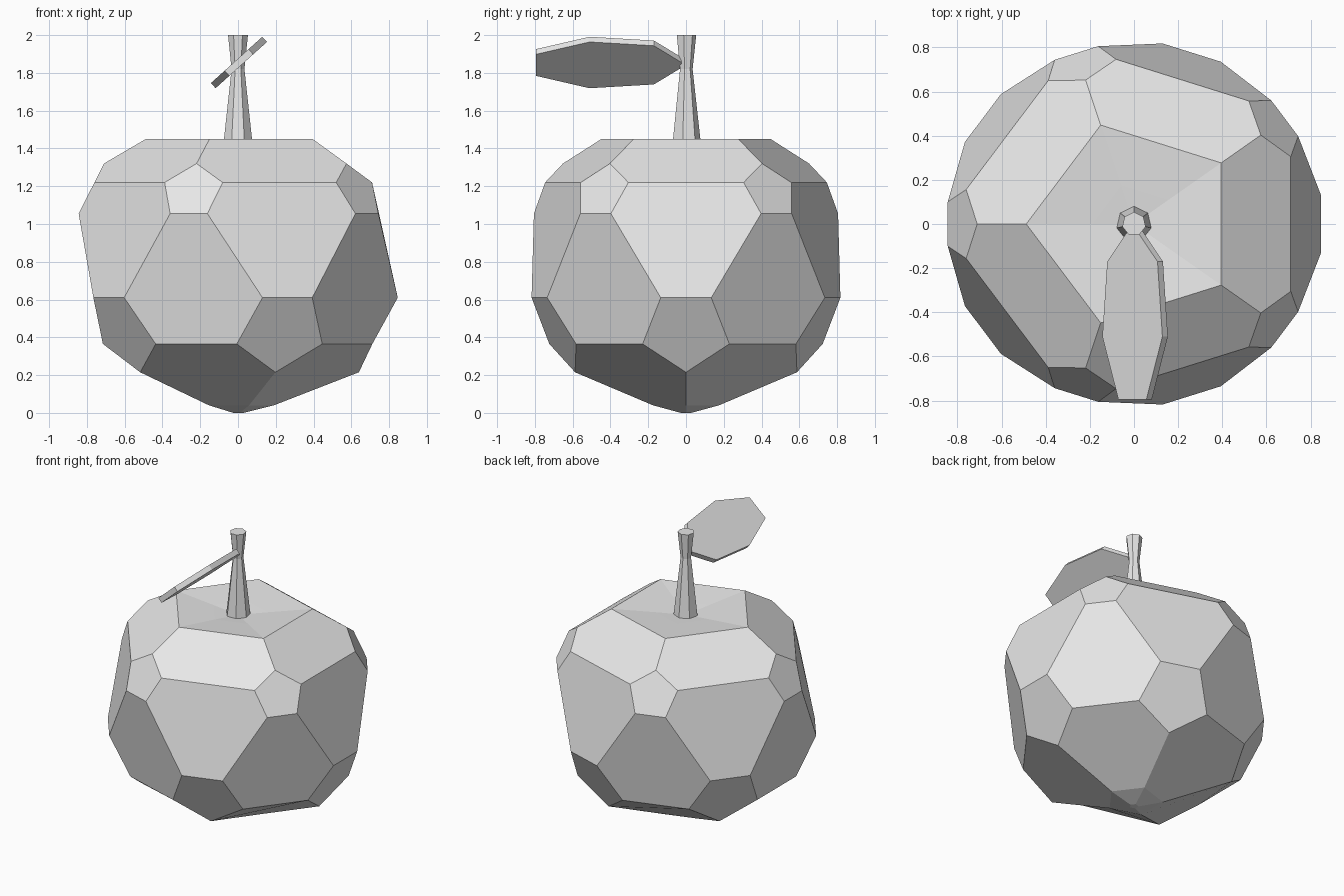
import bpy, bmesh
from math import radians, cos, sin, pi
from mathutils import Matrix, Vector

if "Cube" in bpy.data.objects:
    bpy.data.objects.remove(bpy.data.objects["Cube"], do_unlink=True)

grey = bpy.data.materials.new("plain_grey")
grey.use_nodes = True
colour = (0.8, 0.8, 0.8, 1)
grey.diffuse_color = colour
grey.node_tree.nodes["Principled BSDF"].inputs["Base Color"].default_value = colour


def finish(bm, name):
    bmesh.ops.recalc_face_normals(bm, faces=bm.faces)
    mesh = bpy.data.meshes.new(name)
    bm.to_mesh(mesh)
    bm.free()
    mesh.materials.append(grey)
    obj = bpy.data.objects.new(name, mesh)
    bpy.context.collection.objects.link(obj)
    return obj


def ring(bm, r, z, start, offset=0, n=5, squash=1.0):
    """n vertices around the z axis."""
    angles = [radians(start + offset) + 2 * pi * k / n for k in range(n)]
    return [bm.verts.new((r * cos(a), r * sin(a) * squash, z)) for a in angles]


def bridge(bm, a, b):
    n = len(a)
    for k in range(n):
        j = (k + 1) % n
        bm.faces.new((a[k], a[j], b[j], b[k]))


# Fruit body: pentagons and hexagons in five-fold symmetry
bm = bmesh.new()
UP, LOW = 36, 0


def body_ring(r, z, start, offset=0):
    return ring(bm, r, z, start, offset, squash=0.965)


rim = body_ring(0.488, 1.45, UP)
up_tip = body_ring(0.71, 1.32, UP)
up_side = [body_ring(0.777, 1.22, UP, s * 12) for s in (-1, 1)]
up_base = [body_ring(0.85, 1.055, UP, s * 7) for s in (-1, 1)]
low_top = [body_ring(0.857, 0.61, LOW, s * 9.3) for s in (-1, 1)]
low_side = [body_ring(0.75, 0.365, LOW, s * 18.5) for s in (-1, 1)]
low_tip = body_ring(0.64, 0.215, LOW)
foot = body_ring(0.19, 0.04, LOW)

for k in range(5):
    j = (k + 1) % 5
    # small pentagons
    bm.faces.new((up_tip[k], up_side[0][k], up_base[0][k], up_base[1][k], up_side[1][k]))
    bm.faces.new((low_top[0][k], low_side[0][k], low_tip[k], low_side[1][k], low_top[1][k]))
    # shoulder hexagon
    bm.faces.new((rim[k], up_tip[k], up_side[1][k], up_side[0][j], up_tip[j], rim[j]))
    # two middle hexagons
    bm.faces.new((up_side[1][k], up_base[1][k], low_top[0][j], low_top[1][j],
                  up_base[0][j], up_side[0][j]))
    bm.faces.new((up_base[0][k], low_top[1][k], low_side[1][k], low_side[0][j],
                  low_top[0][j], up_base[1][k]))
    # underside hexagon
    bm.faces.new((low_side[1][k], low_tip[k], foot[k], foot[j], low_tip[j], low_side[0][j]))

# Dimple at the top and small nub below
dimple = body_ring(0.19, 1.425, UP)
dimple_floor = body_ring(0.03, 1.41, UP)
nub = body_ring(0.03, 0.0, LOW)
bridge(bm, rim, dimple)
bridge(bm, dimple, dimple_floor)
bridge(bm, foot, nub)
bm.faces.new(dimple_floor)
bm.faces.new(nub)
finish(bm, "fruit_body")

# Stem: seven-sided, narrow at the waist
bm = bmesh.new()
levels = [ring(bm, r, z, 90, n=7) for r, z in ((0.08, 1.415), (0.035, 1.82), (0.054, 2.0))]
for a, b in zip(levels, levels[1:]):
    bridge(bm, a, b)
bm.faces.new(levels[0])
bm.faces.new(levels[-1])
finish(bm, "stem")

# Leaf: flat slab with a mirrored outline, rolled about its length
bm = bmesh.new()
THICK = 0.037
half = [(0.022, -0.025), (0.153, -0.17), (0.183, -0.51), (0.085, -0.795)]
outline = half + [(-x, y) for x, y in reversed(half)]
face = bm.faces.new([bm.verts.new((x, y, -THICK / 2)) for x, y in outline])
extruded = bmesh.ops.extrude_face_region(bm, geom=[face])["geom"]
top = [v for v in extruded if isinstance(v, bmesh.types.BMVert)]
bmesh.ops.translate(bm, verts=top, vec=Vector((0, 0, THICK)))
roll = Matrix.Translation((0.005, 0, 1.855)) @ Matrix.Rotation(radians(-42), 4, "Y")
bm.transform(roll)
finish(bm, "leaf")
